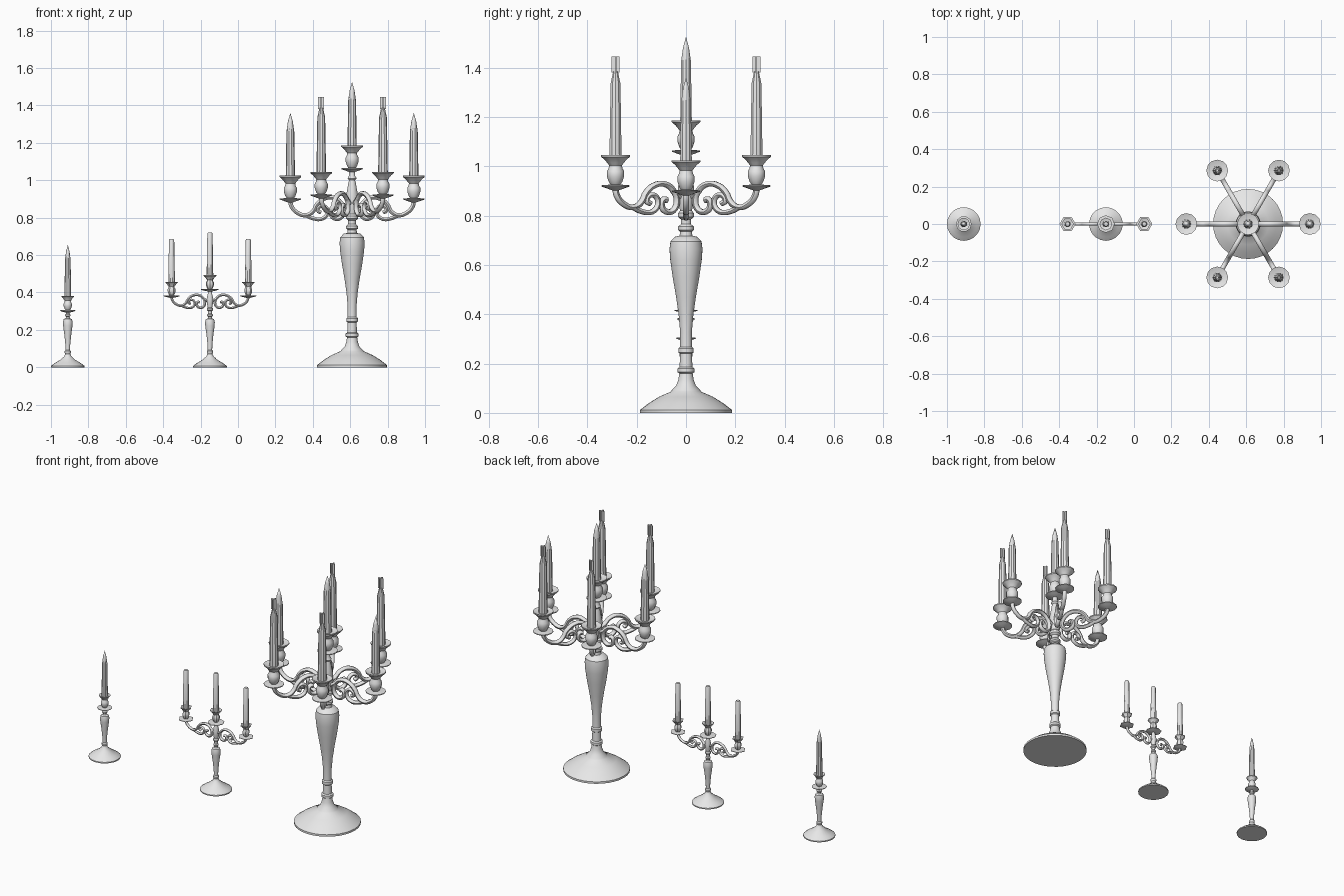
import bpy, bmesh, math
from mathutils import Vector, Matrix

if "Cube" in bpy.data.objects:
    bpy.data.objects.remove(bpy.data.objects["Cube"])

grey = bpy.data.materials.new("pale grey")
grey.diffuse_color = (0.8, 0.8, 0.8, 1)
grey.use_nodes = True
grey.node_tree.nodes["Principled BSDF"].inputs["Base Color"].default_value = grey.diffuse_color


def finish(ob, angle=35):
    ob.data.materials.clear()
    ob.data.materials.append(grey)
    bpy.ops.object.select_all(action='DESELECT')
    ob.select_set(True)
    bpy.context.view_layer.objects.active = ob
    bpy.ops.object.shade_smooth_by_angle(angle=math.radians(angle))
    return ob


def add_mesh(name, bm):
    me = bpy.data.meshes.new(name)
    bmesh.ops.recalc_face_normals(bm, faces=bm.faces)
    bm.to_mesh(me)
    bm.free()
    ob = bpy.data.objects.new(name, me)
    bpy.context.collection.objects.link(ob)
    return ob


def lathe(name, profile, x, y=0, z=0, sides=24, angle=35):
    """Turn a (radius, height) profile round the z axis, closing both ends."""
    bm = bmesh.new()
    rings = []
    for r, h in profile:
        if r < 1e-5:
            rings.append([bm.verts.new((x, y, z + h))])
        else:
            rings.append([bm.verts.new((x + r * math.cos(2 * math.pi * i / sides),
                                        y + r * math.sin(2 * math.pi * i / sides), z + h))
                          for i in range(sides)])
    for a, b in zip(rings, rings[1:]):
        for i in range(sides):
            j = (i + 1) % sides
            quad = [a[i % len(a)], a[j % len(a)], b[j % len(b)], b[i % len(b)]]
            bm.faces.new(list(dict.fromkeys(quad)))
    for ring in (rings[0], rings[-1]):
        if len(ring) > 2:
            bm.faces.new(ring)
    return finish(add_mesh(name, bm), angle)


# drip plate, cup and pan: heights in units of the large cup (0.13 tall)
def cup(name, x, y, z, s, plate, pan, sides):
    prof = [(0.012 * s, -0.012 * s), (plate * 0.7, -0.002), (plate, 0.004 * s), (plate, 0.009 * s),
            (0.020 * s, 0.012 * s), (0.027 * s, 0.022 * s), (0.035 * s, 0.045 * s),
            (0.035 * s, 0.066 * s), (0.028 * s, 0.078 * s), (0.026 * s, 0.090 * s),
            (0.034 * s, 0.100 * s), (pan * 0.75, 0.112 * s), (pan, 0.124 * s),
            (pan, 0.131 * s), (pan * 0.5, 0.122 * s)]
    lathe(name, prof, x, y, z, sides)


def candle(name, x, y, z0, z1, r0, r1, tip, tip_r=0.0):
    prof = [(r0, z0), (r1, z1 - tip)]
    if tip > 0.05:
        prof.append((r1 * 0.62, z1 - tip * 0.45))
    prof.append((tip_r, z1))
    lathe(name, prof, x, y, 0, 10)


# scrolled arm drawn in (distance from stem, height relative to drip plate)
MAIN = [(.330, 0), (.325, -.03), (.295, -.065), (.245, -.080), (.208, -.058), (.188, -.022),
        (.150, .008), (.100, .014), (.060, -.012), (.043, -.055), (.060, -.093), (.092, -.098),
        (.114, -.073), (.105, -.048), (.088, -.052)]
SCROLL = [(.250, -.080), (.205, -.098), (.160, -.099), (.132, -.070), (.142, -.036),
          (.170, -.032), (.183, -.055), (.165, -.066)]
LINK = [(.0, -.045), (.03, -.035), (.062, -.012)]


def arm(name, x, z, s, sz, angle, depth):
    cu = bpy.data.curves.new(name, 'CURVE')
    cu.dimensions = '3D'
    cu.bevel_depth = depth
    cu.bevel_resolution = 1
    cu.resolution_u = 4
    cu.use_fill_caps = True
    for path in (MAIN, SCROLL, LINK):
        sp = cu.splines.new('BEZIER')
        sp.bezier_points.add(len(path) - 1)
        for i, (p, (d, h)) in enumerate(zip(sp.bezier_points, path)):
            p.co = (x + d * s * math.cos(angle), d * s * math.sin(angle), z + h * sz)
            p.handle_left_type = p.handle_right_type = 'AUTO'
            p.radius = 1.0 if path is not SCROLL else 0.9
    tmp = bpy.data.objects.new(name + "_curve", cu)
    bpy.context.collection.objects.link(tmp)
    bpy.context.view_layer.update()
    me = bpy.data.meshes.new_from_object(tmp.evaluated_get(bpy.context.evaluated_depsgraph_get()))
    bpy.data.objects.remove(tmp)
    ob = bpy.data.objects.new(name, me)
    bpy.context.collection.objects.link(ob)
    finish(ob, 60)


def flame(name, x, y, z0, z1, r):
    """Two thin crossed plates above a candle."""
    bm = bmesh.new()
    for sx, sy in ((2 * r, 0.006), (0.006, 2 * r)):
        bmesh.ops.create_cube(bm, size=1, matrix=Matrix.Translation((x, y, (z0 + z1) / 2))
                              @ Matrix.Diagonal((sx, sy, z1 - z0, 1)))
    finish(add_mesh(name, bm))


# ---- large six-arm candelabrum ----
X = 0.61
lathe("large_stem", [
    (.187, 0), (.187, .012), (.150, .040), (.110, .065), (.062, .086), (.058, .092), (.040, .110),
    (.031, .135), (.027, .160), (.034, .165), (.034, .180), (.026, .186), (.024, .240),
    (.031, .245), (.031, .262), (.024, .268), (.024, .330), (.030, .400), (.040, .470), (.054, .550),
    (.064, .620), (.067, .665), (.063, .695), (.045, .714), (.026, .718), (.024, .735),
    (.032, .742), (.032, .755), (.021, .765), (.021, .785), (.032, .795), (.032, .810),
    (.024, .820), (.030, .850), (.032, .920), (.026, .950), (.020, .985), (.016, 1.0), (.024, 1.01),
    (.016, 1.025), (.016, 1.055)], X, sides=32)
cup("large_centre_cup", X, 0, 1.055, 1, .057, .058, 16)
candle("large_centre_candle", X, 0, 1.17, 1.525, .025, .021, .10)
for k in range(6):
    a = k * math.pi / 3
    side = k % 3 == 0                      # the two arms along x sit lower
    z = .893 if side else .914
    x, y = X + .33 * math.cos(a), .33 * math.sin(a)
    arm(f"large_arm_{k}", X, z, 1, 1, a, .013)
    cup(f"large_cup_{k}", x, y, z, 1, .057, .058, 12)
    if side:
        candle(f"large_candle_{k}", x, y, 1.01, 1.36, .025, .021, .10)
    else:
        candle(f"large_candle_{k}", x, y, 1.03, 1.385, .026, .021, .05, .010)
        flame(f"flame_{k}", x, y, 1.38, 1.445, .016)

# ---- stem foot shared by the two smaller holders ----
FOOT = [(.090, 0), (.090, .007), (.070, .022), (.035, .043), (.031, .049), (.019, .058), (.014, .072),
        (.017, .078), (.017, .086), (.012, .092), (.013, .120), (.018, .170), (.025, .222),
        (.026, .242), (.022, .257), (.011, .262), (.010, .270), (.015, .275), (.015, .281)]

# ---- middle three-arm candelabrum ----
X = -0.15
lathe("middle_stem", FOOT + [(.010, .287), (.010, .300), (.017, .306), (.017, .314), (.012, .320),
                             (.016, .340), (.018, .365), (.012, .390), (.009, .412)], X, sides=20)
cup("middle_centre_cup", X, 0, .412, .62, .047, .034, 8)
candle("middle_centre_candle", X, 0, .485, .72, .018, .014, .006, .011)
for name, a in (("right", 0), ("left", math.pi)):
    x = X + .205 * math.cos(a)
    arm(f"middle_{name}_arm", X, .378, .62, .6, a, .008)
    cup(f"middle_{name}_cup", x, 0, .378, .6, .043, .033, 6)
    candle(f"middle_{name}_candle", x, 0, .448, .685, .018, .014, .006, .011)

# ---- small single candlestick ----
X = -0.91
lathe("small_stem", FOOT + [(.010, .287), (.010, .300)], X, sides=20)
cup("small_cup", X, 0, .299, .63, .042, .033, 10)
candle("small_candle", X, 0, .375, .655, .018, .015, .08)
